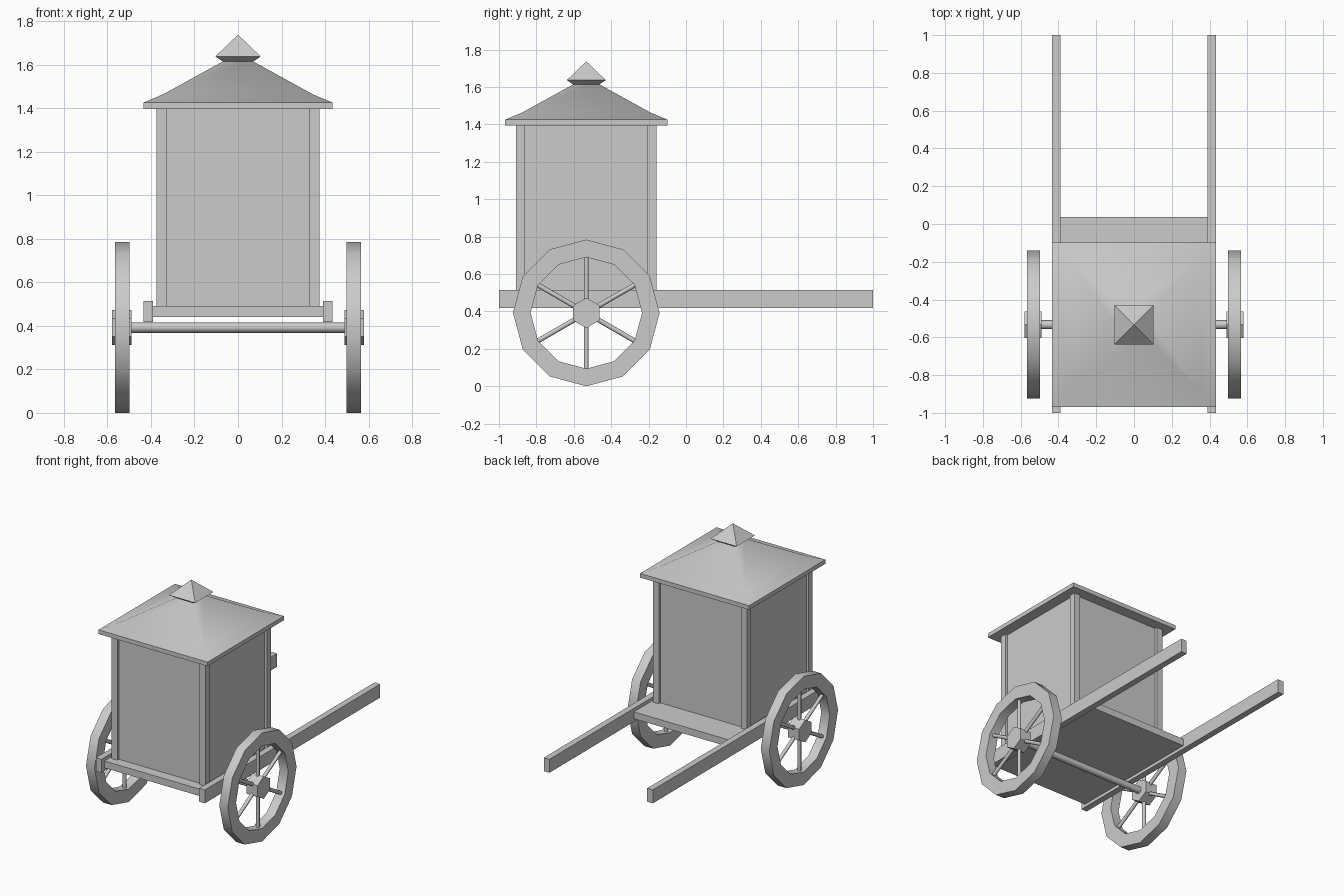
import bpy, bmesh
from math import pi, radians, sin, cos
from mathutils import Matrix, Vector

cube = bpy.data.objects.get("Cube")
if cube:
    bpy.data.objects.remove(cube, do_unlink=True)

grey = bpy.data.materials.new("plain grey")
grey.use_nodes = True
grey.diffuse_color = (0.6, 0.6, 0.6, 1)
grey.node_tree.nodes["Principled BSDF"].inputs["Base Color"].default_value = (0.6, 0.6, 0.6, 1)

CY = -0.533          # centre of cabin, roof and axle along the cart
WHEEL_Z = 0.392


def finish(bm, name, smooth=None):
    bmesh.ops.recalc_face_normals(bm, faces=bm.faces)
    mesh = bpy.data.meshes.new(name)
    bm.to_mesh(mesh)
    bm.free()
    mesh.materials.append(grey)
    obj = bpy.data.objects.new(name, mesh)
    bpy.context.collection.objects.link(obj)
    if smooth:
        bpy.ops.object.select_all(action='DESELECT')
        obj.select_set(True)
        bpy.context.view_layer.objects.active = obj
        bpy.ops.object.shade_smooth_by_angle(angle=radians(smooth))
    return obj


def box(name, x0, x1, y0, y1, z0, z1):
    bm = bmesh.new()
    size = Matrix.Diagonal((x1 - x0, y1 - y0, z1 - z0, 1))
    mid = Matrix.Translation(((x0 + x1) / 2, (y0 + y1) / 2, (z0 + z1) / 2))
    bmesh.ops.create_cube(bm, size=1, matrix=mid @ size)
    return finish(bm, name)


def rod(name, start, end, radius, sides, smooth=None):
    start, end = Vector(start), Vector(end)
    axis = end - start
    bm = bmesh.new()
    place = Matrix.Translation((start + end) / 2) @ axis.to_track_quat('Z', 'Y').to_matrix().to_4x4()
    bmesh.ops.create_cone(bm, cap_ends=True, segments=sides, radius1=radius,
                          radius2=radius, depth=axis.length, matrix=place)
    return finish(bm, name, smooth)


def square_loft(name, profile, smooth=None):
    """Stack of square rings given as (half width, height)."""
    bm = bmesh.new()
    rings = [[bm.verts.new((sx * h, CY + sy * h, z))
              for sx, sy in ((-1, -1), (1, -1), (1, 1), (-1, 1))] for h, z in profile]
    for low, high in zip(rings, rings[1:]):
        for i in range(4):
            j = (i + 1) % 4
            bm.faces.new((low[i], low[j], high[j], high[i]))
    bm.faces.new(rings[0])
    bm.faces.new(rings[-1])
    bmesh.ops.remove_doubles(bm, verts=bm.verts, dist=0.0001)
    return finish(bm, name, smooth)


def wheel_ring(name, x0, x1, outer, inner, sides):
    """Flat-sided rim around the axle."""
    bm = bmesh.new()
    rings = []
    for i in range(sides):
        a = 2 * pi * i / sides
        rings.append([bm.verts.new((x, CY + r * sin(a), WHEEL_Z + r * cos(a)))
                      for x, r in ((x0, outer), (x1, outer), (x1, inner), (x0, inner))])
    for i in range(sides):
        a, b = rings[i], rings[(i + 1) % sides]
        for k in range(4):
            m = (k + 1) % 4
            bm.faces.new((a[k], a[m], b[m], b[k]))
    return finish(bm, name, 35)


def hub_prism(name, x0, x1, radius):
    """Six-sided hub with a corner pointing up."""
    bm = bmesh.new()
    ends = [[bm.verts.new((x, CY + radius * sin(i * pi / 3), WHEEL_Z + radius * cos(i * pi / 3)))
             for i in range(6)] for x in (x0, x1)]
    for end in ends:
        bm.faces.new(end)
    for i in range(6):
        j = (i + 1) % 6
        bm.faces.new((ends[0][i], ends[0][j], ends[1][j], ends[1][i]))
    return finish(bm, name)


# Floor and cabin walls
box("floor", -0.39, 0.39, -0.965, 0.037, 0.44, 0.49)
box("cabin_walls", -0.357, 0.357, CY - 0.357, CY + 0.357, 0.48, 1.4)

# Corner posts
for sx, side in ((-1, "right"), (1, "left")):
    for sy, end in ((-1, "front"), (1, "back")):
        xs = sorted((sx * 0.328, sx * 0.375))
        ys = sorted((CY + sy * 0.328, CY + sy * 0.375))
        box(f"{end}_{side}_post", *xs, *ys, 0.485, 1.4)

# Roof with a slight flare at the eaves, and its pointed cap
square_loft("roof", [(0.435, 1.395), (0.435, 1.425), (0.344, 1.463), (0.055, 1.622)], 45)
square_loft("roof_cap", [(0.068, 1.612), (0.104, 1.637), (0, 1.737)])

# Axle
rod("axle", (-0.5, CY, WHEEL_Z), (0.5, CY, WHEEL_Z), 0.024, 8, 50)

# Shafts and wheels on both sides
for s, side in ((-1, "right"), (1, "left")):
    box(f"{side}_shaft", *sorted((s * 0.39, s * 0.435)), -1, 1, 0.418, 0.515)
    wheel_ring(f"{side}_wheel_rim", s * 0.498, s * 0.566, 0.392, 0.298, 12)
    hub_prism(f"{side}_hub", s * 0.489, s * 0.579, 0.081)
    for i in range(6):
        a = i * pi / 3
        d = Vector((0, sin(a), cos(a)))
        c = Vector((s * 0.532, CY, WHEEL_Z))
        rod(f"{side}_spoke_{i + 1}", c + d * 0.06, c + d * 0.305, 0.013, 8, 50)
